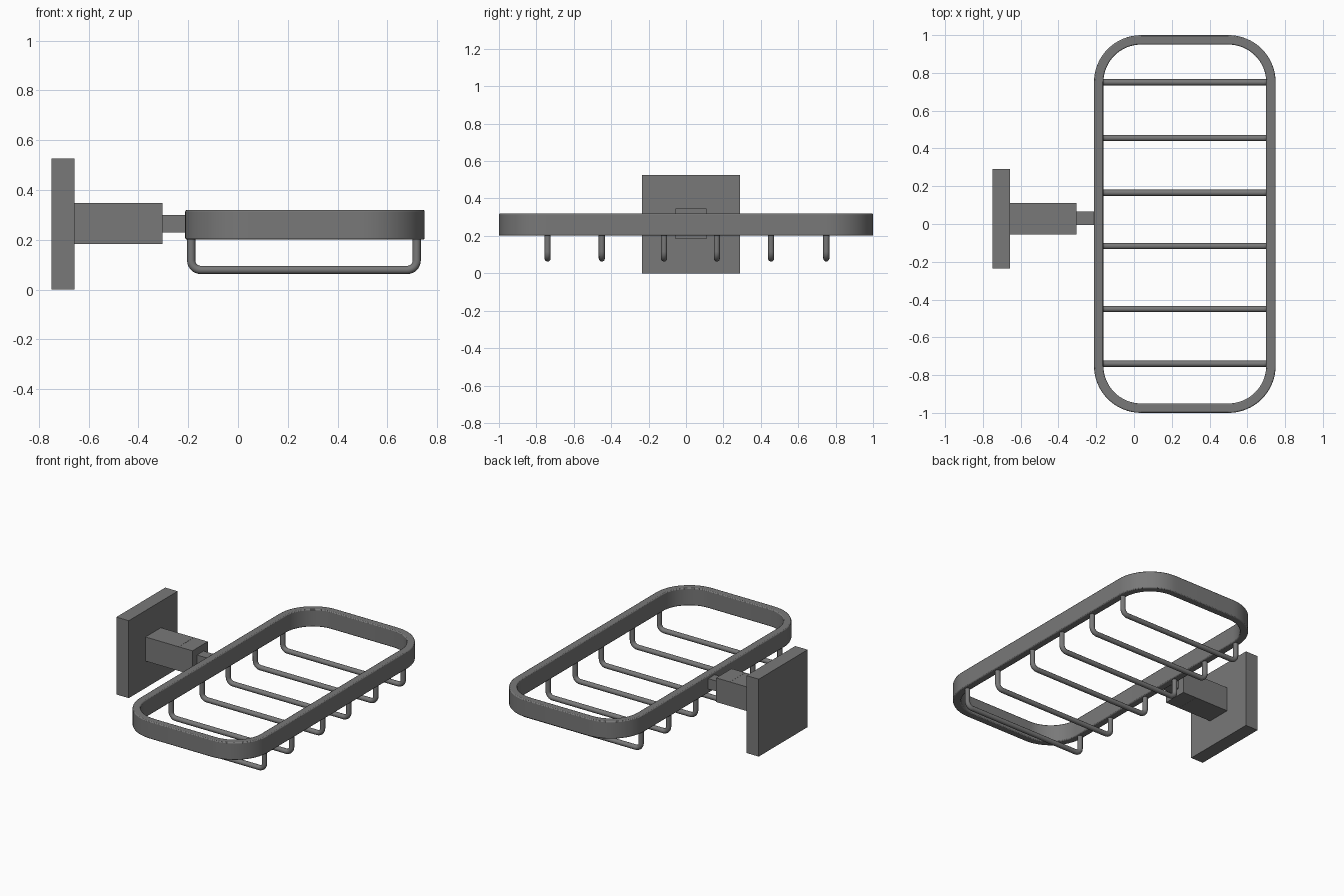
import bpy, bmesh, math

if "Cube" in bpy.data.objects:
    bpy.data.objects.remove(bpy.data.objects["Cube"])

# Dark grey metal shared by all parts
metal = bpy.data.materials.new("dark_metal")
metal.diffuse_color = (0.19, 0.19, 0.19, 1)
metal.use_nodes = True
metal.node_tree.nodes["Principled BSDF"].inputs["Base Color"].default_value = metal.diffuse_color


def link(name, data):
    ob = bpy.data.objects.new(name, data)
    bpy.context.scene.collection.objects.link(ob)
    if not data.materials:
        data.materials.append(metal)
    return ob


def smooth(ob):
    bpy.ops.object.select_all(action='DESELECT')
    ob.select_set(True)
    bpy.context.view_layer.objects.active = ob
    bpy.ops.object.shade_smooth_by_angle(angle=math.radians(35))


def box(name, x, y, z):
    me = bpy.data.meshes.new(name)
    bm = bmesh.new()
    bmesh.ops.create_cube(bm, size=1)
    for v in bm.verts:
        v.co = [(a + b) / 2 + c * (b - a) for c, (a, b) in zip(v.co, (x, y, z))]
    bm.to_mesh(me)
    bm.free()
    return link(name, me)


def arc(cx, cy, r, start, end, n):
    return [(cx + r * math.cos(t), cy + r * math.sin(t))
            for t in (math.radians(start + (end - start) * i / n) for i in range(n + 1))]


# Square wall plate and stepped arm
box("wall_plate", (-0.75, -0.657), (-0.235, 0.29), (0, 0.526))
box("arm_base", (-0.657, -0.408), (-0.055, 0.11), (0.183, 0.347))
box("arm_collar", (-0.407, -0.304), (-0.055, 0.11), (0.183, 0.347))
box("arm_neck", (-0.41, -0.19), (-0.006, 0.065), (0.23, 0.3))

# Rounded rectangular rim
X0, X1, Z0, Z1, R, WALL = -0.212, 0.75, 0.201, 0.32, 0.25, 0.05


def rim_outline(inset):
    pts = []
    for q, (cx, cy) in enumerate([(X1 - R, 1 - R), (X0 + R, 1 - R),
                                  (X0 + R, R - 1), (X1 - R, R - 1)]):
        pts += arc(cx, cy, R - inset, q * 90, q * 90 + 90, 16)
    return pts


bm = bmesh.new()
loops = [[bm.verts.new((x, y, z)) for x, y in rim_outline(inset)]
         for inset, z in ((0, Z0), (0, Z1), (WALL, Z1), (WALL, Z0))]
n = len(loops[0])
for k in range(4):
    a, b = loops[k], loops[(k + 1) % 4]
    for i in range(n):
        j = (i + 1) % n
        bm.faces.new((a[i], a[j], b[j], b[i]))
bmesh.ops.recalc_face_normals(bm, faces=bm.faces)
me = bpy.data.meshes.new("rim")
bm.to_mesh(me)
bm.free()
rim = link("rim", me)
smooth(rim)
bev = rim.modifiers.new("edge_softening", 'BEVEL')
bev.width, bev.segments = 0.006, 2
bev.limit_method, bev.angle_limit = 'ANGLE', math.radians(40)

# U-shaped wires hanging under the rim
WX0, WX1, WZ, WR = -0.188, 0.718, 0.079, 0.038
path = ([(WX0, 0.22)] + arc(WX0 + WR, WZ + WR, WR, 180, 270, 8)
        + arc(WX1 - WR, WZ + WR, WR, 270, 360, 8) + [(WX1, 0.22)])
for i, y in enumerate((-0.74, -0.45, -0.117, 0.165, 0.455, 0.75)):
    cu = bpy.data.curves.new("wire_curve", 'CURVE')
    cu.dimensions = '3D'
    cu.bevel_depth, cu.bevel_resolution, cu.use_fill_caps = 0.0165, 4, True
    sp = cu.splines.new('POLY')
    sp.points.add(len(path) - 1)
    for p, (x, z) in zip(sp.points, path):
        p.co = (x, y, z, 1)
    tmp = link("wire_path", cu)
    bpy.context.view_layer.update()
    mesh = bpy.data.meshes.new_from_object(tmp.evaluated_get(bpy.context.evaluated_depsgraph_get()))
    bpy.data.objects.remove(tmp)
    smooth(link(f"wire_{i + 1}", mesh))
